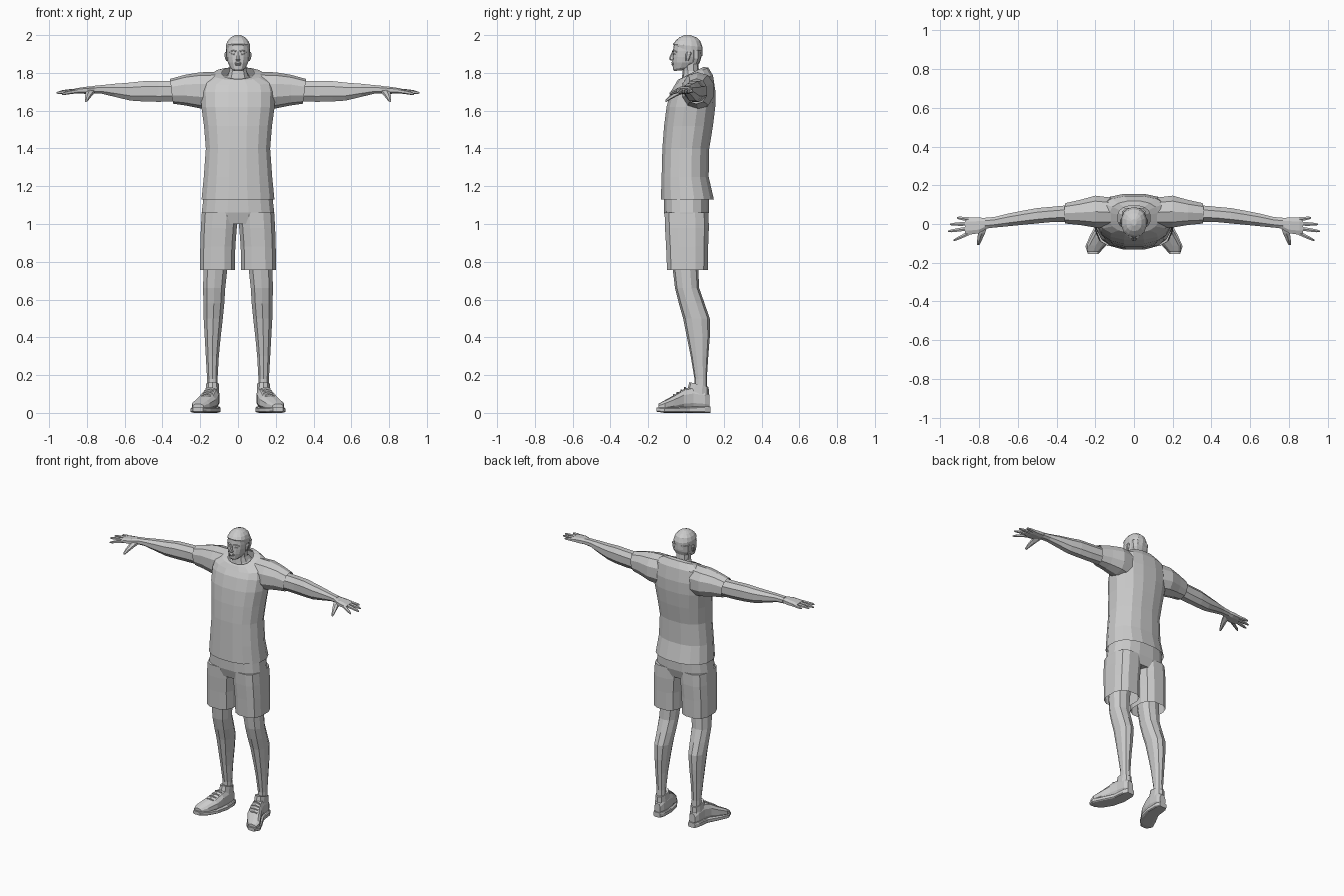
import bpy, bmesh
from math import cos, sin, tau


def loft(name, axis, rings, n=10, power=2.3, mirror=False, caps=(True, True)):
    """Skin rings (pos, a0, a1, b0, b1[, tilt]) set along an axis; a and b are the other two axes."""
    order = {'x': (0, 1, 2), 'y': (1, 0, 2), 'z': (2, 0, 1)}[axis]
    bm = bmesh.new()
    loops = []
    for r in rings:
        pos, a0, a1, b0, b1 = r[:5]
        tilt = r[5] if len(r) > 5 else 0
        loop = []
        for i in range(n):
            t = tau * (i + 0.5) / n
            c, s = cos(t), sin(t)
            c = (1 if c > 0 else -1) * abs(c) ** (2 / power)
            s = (1 if s > 0 else -1) * abs(s) ** (2 / power)
            b = s * (b1 - b0) / 2
            co = [0, 0, 0]
            co[order[0]] = pos + tilt * b
            co[order[1]] = (a0 + a1) / 2 + c * (a1 - a0) / 2
            co[order[2]] = (b0 + b1) / 2 + b
            loop.append(bm.verts.new(co))
        loops.append(loop)
    for lo, hi in zip(loops, loops[1:]):
        for i in range(n):
            j = (i + 1) % n
            bm.faces.new((lo[i], lo[j], hi[j], hi[i]))
    if caps[0]:
        bm.faces.new(loops[0][::-1])
    if caps[1]:
        bm.faces.new(loops[-1])
    bmesh.ops.recalc_face_normals(bm, faces=bm.faces[:])
    mesh = bpy.data.meshes.new(name)
    bm.to_mesh(mesh)
    bm.free()
    ob = bpy.data.objects.new(name, mesh)
    bpy.context.collection.objects.link(ob)
    if mirror:
        ob.modifiers.new("Mirror", 'MIRROR')
    return ob


def centred(rows):
    """Turn (z, half width, front, back[, tilt]) rows into rings symmetric in x."""
    return [(r[0], -r[1], r[1]) + tuple(r[2:]) for r in rows]


# Shirt body, open at hem and neckline
loft("shirt_body", 'z', centred([
    (1.13, .196, -.135, .150), (1.25, .184, -.131, .122), (1.40, .173, -.127, .125),
    (1.52, .183, -.118, .145), (1.62, .197, -.105, .157), (1.70, .200, -.083, .158),
    (1.76, .190, -.062, .145, .25), (1.795, .130, -.045, .120, .4),
    (1.80, .085, -.032, .095, .5)]), n=16, power=2.4, caps=(False, False))

# Sleeves
loft("sleeve", 'x', [
    (.12, -.02, .140, 1.60, 1.805), (.20, -.022, .150, 1.612, 1.803),
    (.28, -.008, .127, 1.628, 1.790), (.352, .0, .110, 1.637, 1.768, .12)],
    n=10, mirror=True, caps=(False, False))

# Shorts: hips and two wide legs
loft("shorts_hips", 'z', centred([
    (1.0, .190, -.100, .105), (1.06, .195, -.118, .123), (1.16, .183, -.120, .125)]),
    n=16, power=2.6)
loft("shorts_leg", 'z', [
    (.757, .014, .204, -.103, .118), (.88, .012, .202, -.108, .120),
    (.98, .004, .199, -.114, .124), (1.06, .0, .194, -.116, .122)],
    n=12, power=2.8, mirror=True, caps=(False, True))

# Bare legs
loft("leg", 'z', [
    (.10, .105, .165, .045, .112), (.18, .107, .165, .045, .110), (.30, .100, .172, .025, .118),
    (.40, .090, .178, .005, .126), (.50, .078, .184, -.015, .126), (.58, .070, .186, -.038, .098),
    (.66, .065, .187, -.058, .070), (.76, .054, .186, -.070, .065), (.90, .04, .185, -.075, .08)],
    n=10, mirror=True)

# Shoes: upper, ankle collar, sole and laces, toes turned out
loft("shoe_upper", 'y', [
    (.124, .112, .156, .02, .095), (.10, .100, .170, .015, .125), (.04, .097, .176, .015, .140),
    (-.01, .102, .192, .015, .128), (-.06, .115, .221, .012, .096),
    (-.11, .148, .246, .010, .068), (-.145, .182, .240, .012, .048)],
    n=10, power=2.6, mirror=True)
loft("shoe_collar", 'z', [
    (.09, .098, .172, .0, .122, -.1), (.15, .100, .170, .018, .120, -.25)],
    n=10, mirror=True)
loft("shoe_sole", 'y', [
    (.130, .108, .160, .0, .034), (.10, .094, .176, .0, .036), (.02, .092, .186, .0, .033),
    (-.06, .112, .228, .0, .030), (-.115, .146, .252, .0, .030), (-.155, .185, .238, .006, .030)],
    n=12, power=5, mirror=True)
for k in range(4):
    y, x, z = -.005 - .02 * k, .147 + .007 * k, .132 - .0125 * k
    loft("shoe_lace", 'x', [(x - .025, y - .005, y + .005, z - .012, z),
                            (x, y - .006, y + .006, z - .006, z + .006),
                            (x + .025, y - .005, y + .005, z - .012, z)], n=4, mirror=True)

# Arms running out to the wrist
loft("arm", 'x', [
    (.22, .0, .12, 1.65, 1.77), (.34, .008, .100, 1.645, 1.760), (.42, .008, .092, 1.643, 1.760),
    (.50, .0, .085, 1.645, 1.760), (.57, -.006, .072, 1.650, 1.752),
    (.65, -.014, .056, 1.670, 1.745), (.72, -.020, .038, 1.688, 1.737),
    (.77, -.026, .034, 1.690, 1.732)], n=8, mirror=True)

# Hands: palm, four spread fingers and a drooping thumb
loft("palm", 'x', [
    (.755, -.022, .030, 1.693, 1.730), (.80, -.050, .036, 1.688, 1.728),
    (.855, -.058, .036, 1.690, 1.720), (.872, -.052, .030, 1.694, 1.714)],
    n=8, power=2.8, mirror=True)
fingers = [("index_finger", -.046, .932, -.085, 1.688), ("middle_finger", -.022, .960, -.038, 1.694),
           ("ring_finger", .002, .950, -.002, 1.698), ("little_finger", .024, .915, .032, 1.700)]
for name, y, tip_x, tip_y, tip_z in fingers:
    rings = []
    for f, r in ((0, .012), (.5, .0105), (.85, .008), (1, .004)):
        cy, cz = y + (tip_y - y) * f, 1.704 + (tip_z - 1.704) * f + .006 * f * (1 - f)
        rings.append((.85 + (tip_x - .85) * f, cy - r, cy + r, cz - r, cz + r))
    loft(name, 'x', rings, n=6, mirror=True)
loft("thumb", 'y', [
    (-.015, .755, .805, 1.690, 1.718), (-.05, .768, .808, 1.676, 1.704),
    (-.085, .785, .812, 1.657, 1.680), (-.108, .797, .812, 1.645, 1.658)], n=6, mirror=True)

# Neck flaring into the collar
loft("neck", 'z', centred([
    (1.745, .090, -.035, .100, .4), (1.785, .058, -.022, .082, .35),
    (1.81, .047, -.018, .068), (1.86, .048, -.02, .066)]), n=10)

# Head
loft("head", 'z', centred([
    (1.813, .024, -.062, .0, .1), (1.828, .041, -.069, .045, .15), (1.855, .055, -.072, .068),
    (1.885, .061, -.071, .079), (1.915, .063, -.069, .083), (1.945, .061, -.065, .080),
    (1.972, .050, -.048, .066), (1.993, .020, -.015, .035)]), n=14)

# Short hair cap, lower at the back
loft("hair", 'z', centred([
    (1.918, .064, -.066, .086, -.40), (1.945, .066, -.069, .087, -.1),
    (1.968, .057, -.057, .076), (1.987, .040, -.037, .056),
    (2.0, .014, -.008, .025)]), n=14, caps=(False, True))
loft("hair_nape", 'z', centred([
    (1.848, .046, .02, .070), (1.875, .060, .025, .080), (1.92, .065, .02, .086)]), n=10)

# Face features
loft("nose", 'z', centred([
    (1.866, .012, -.080, -.06), (1.872, .014, -.089, -.06), (1.882, .009, -.088, -.06),
    (1.912, .006, -.073, -.06)]), n=6)
loft("lips", 'z', centred([
    (1.838, .012, -.074, -.05), (1.844, .018, -.079, -.05), (1.849, .022, -.075, -.05),
    (1.853, .018, -.080, -.05), (1.859, .010, -.075, -.05)]), n=8)
loft("brow", 'x', [
    (.009, -.075, -.06, 1.910, 1.918), (.028, -.071, -.05, 1.913, 1.922),
    (.046, -.055, -.035, 1.908, 1.914)], n=6, mirror=True)
loft("eye", 'x', [
    (.014, -.070, -.055, 1.897, 1.901), (.026, -.070, -.05, 1.893, 1.905),
    (.039, -.060, -.04, 1.897, 1.901)], n=6, mirror=True)
loft("ear", 'z', [
    (1.862, .055, .063, -.002, .012), (1.878, .055, .070, -.004, .022),
    (1.900, .055, .074, -.002, .030), (1.910, .055, .069, .005, .026)], n=6, mirror=True)
